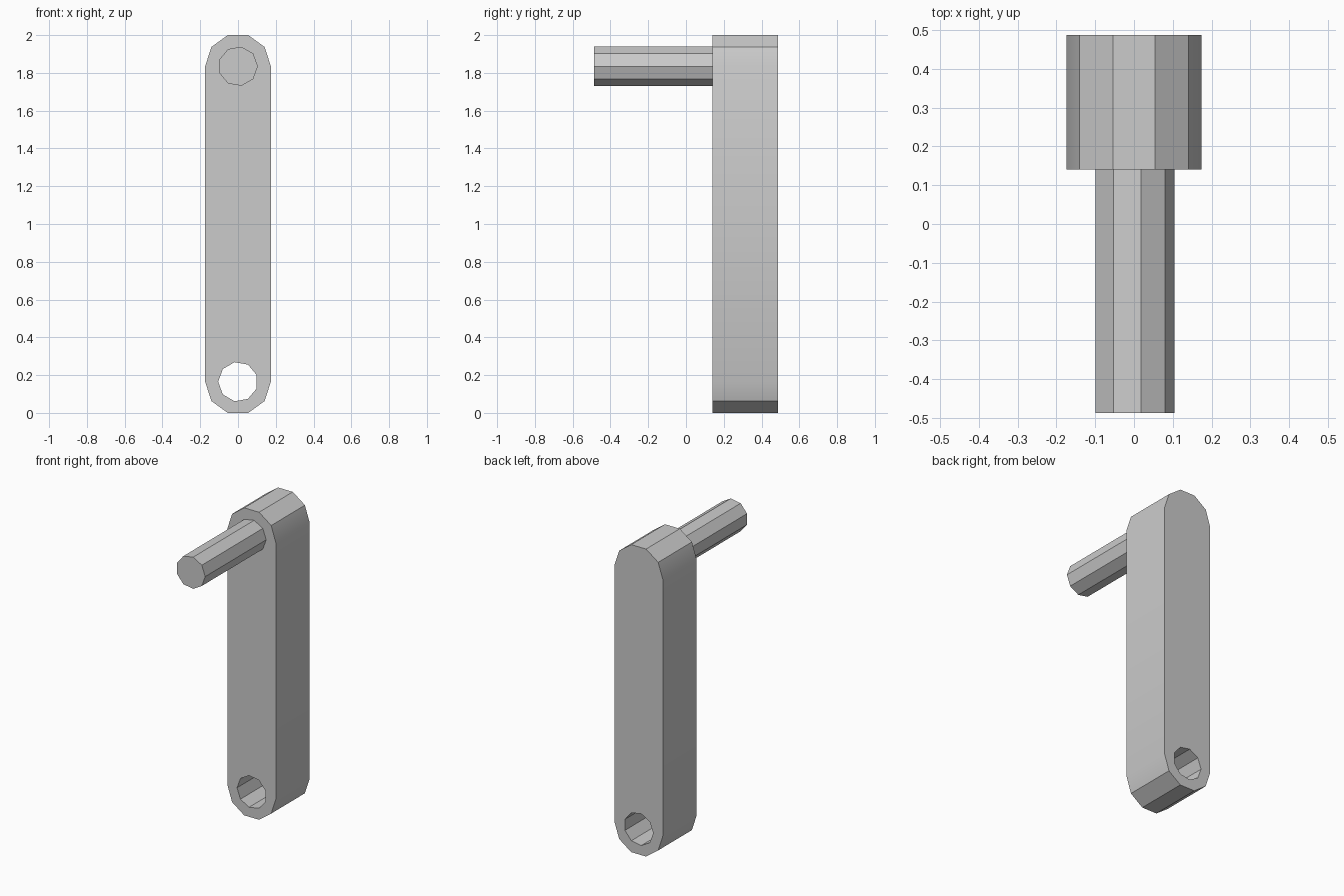
import bpy, bmesh, math
from mathutils import Vector

cube = bpy.data.objects.get("Cube")
if cube:
    bpy.data.objects.remove(cube, do_unlink=True)

GREY = (0.6, 0.6, 0.6, 1.0)
grey = bpy.data.materials.new("plain grey")
grey.use_nodes = True
grey.diffuse_color = GREY
grey.node_tree.nodes["Principled BSDF"].inputs["Base Color"].default_value = GREY

TOP_Z, LOW_Z = 1.835, 0.165
FRONT, JOINT, BACK = -0.487, 0.14, 0.487


def arc(radius, z, start, step, count):
    """Points (x, z) around a centre on the middle line, angles in degrees."""
    angles = [math.radians(start + step * i) for i in range(count)]
    return [(radius * math.cos(a), z + radius * math.sin(a)) for a in angles]


def extrude_profile(name, loops, y0, y1):
    """Fill closed x-z loops (inner ones become holes) and extrude along y."""
    bm = bmesh.new()
    edges = []
    for loop in loops:
        verts = [bm.verts.new((x, y0, z)) for x, z in loop]
        edges += [bm.edges.new((v, verts[i - 1])) for i, v in enumerate(verts)]
    bmesh.ops.triangle_fill(bm, edges=edges, use_beauty=True)
    result = bmesh.ops.extrude_face_region(bm, geom=bm.faces[:], use_keep_orig=True)
    moved = [g for g in result["geom"] if isinstance(g, bmesh.types.BMVert)]
    bmesh.ops.translate(bm, verts=moved, vec=Vector((0, y1 - y0, 0)))
    bmesh.ops.recalc_face_normals(bm, faces=bm.faces[:])
    mesh = bpy.data.meshes.new(name)
    bm.to_mesh(mesh)
    bm.free()
    mesh.materials.append(grey)
    obj = bpy.data.objects.new(name, mesh)
    bpy.context.collection.objects.link(obj)
    # Soften only the shallow bends where the straight sides meet the ends
    bpy.ops.object.select_all(action="DESELECT")
    obj.select_set(True)
    bpy.context.view_layer.objects.active = obj
    bpy.ops.object.shade_smooth_by_angle(angle=math.radians(30))
    return obj


# Crank arm: rounded bar with a shaft hole through its lower end
outline = arc(0.174, TOP_Z, 0, 36, 6) + arc(0.174, LOW_Z, 180, 36, 6)
shaft_hole = arc(0.105, LOW_Z, 180, 40, 9)
extrude_profile("crank_arm", [outline, shaft_hole], JOINT, BACK)

# Handle peg: nine-sided rod standing out from the front of the upper end
peg = arc(0.105, TOP_Z, 0, 40, 9)
extrude_profile("handle_peg", [peg], FRONT, JOINT)
